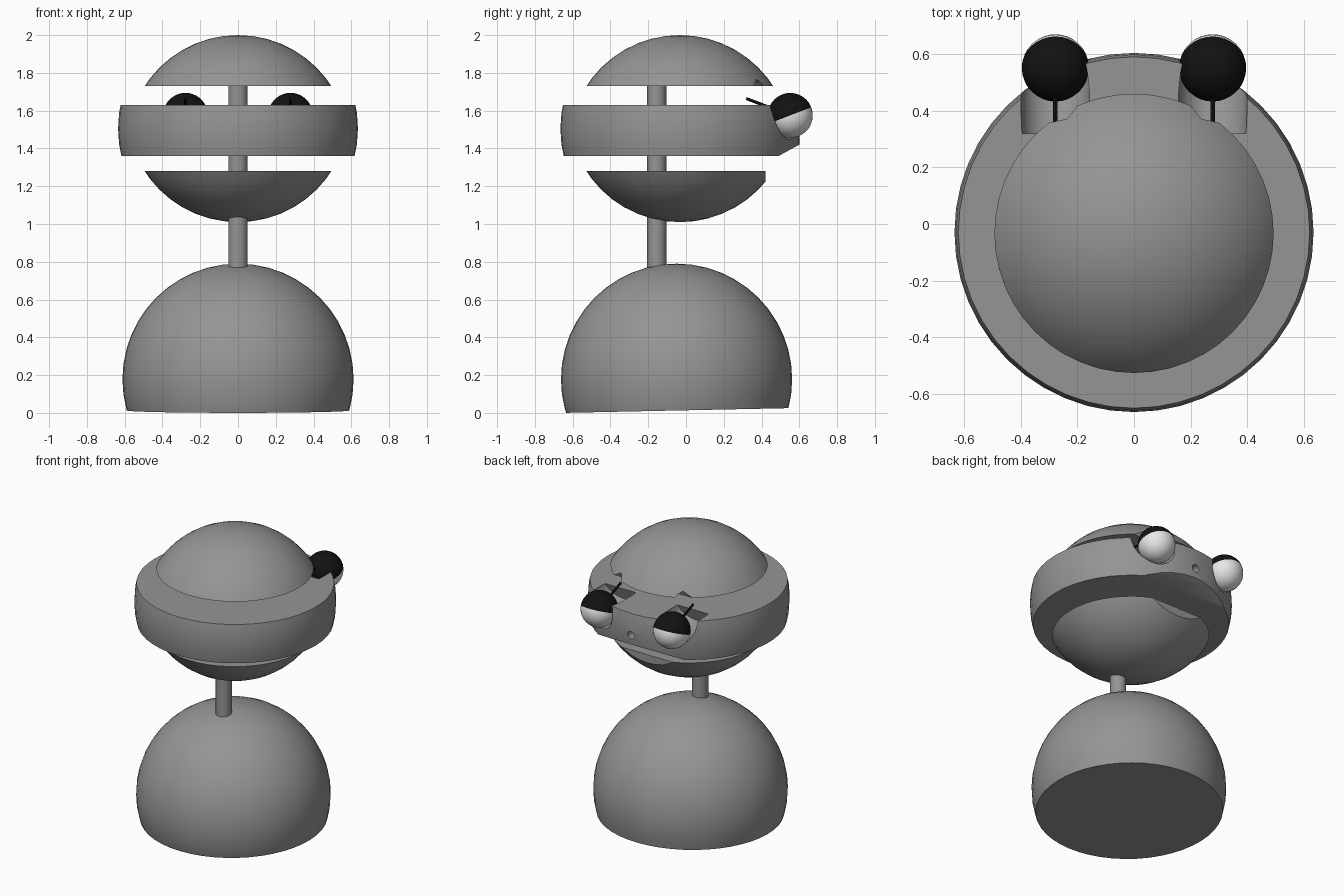
import bpy, bmesh, math
from mathutils import Vector, Matrix

if "Cube" in bpy.data.objects:
    bpy.data.objects.remove(bpy.data.objects["Cube"], do_unlink=True)


def material(name, value):
    m = bpy.data.materials.new(name)
    m.use_nodes = True
    color = (value, value, value, 1)
    m.diffuse_color = color
    m.node_tree.nodes["Principled BSDF"].inputs["Base Color"].default_value = color
    return m


grey = material("mid grey", 0.3)
black = material("black", 0.006)
white = material("white", 0.8)
TILT = math.radians(21)


def add_object(name, bm, *mats):
    mesh = bpy.data.meshes.new(name)
    bmesh.ops.recalc_face_normals(bm, faces=bm.faces)
    bm.to_mesh(mesh)
    bm.free()
    ob = bpy.data.objects.new(name, mesh)
    bpy.context.collection.objects.link(ob)
    for m in mats:
        mesh.materials.append(m)
    return ob


def smooth(ob):
    bpy.ops.object.select_all(action='DESELECT')
    ob.select_set(True)
    bpy.context.view_layer.objects.active = ob
    bpy.ops.object.shade_smooth_by_angle(angle=math.radians(30))


def cut_sphere(name, radius, center, planes):
    """Sphere trimmed by (point, outward normal) planes, each cut capped flat."""
    bm = bmesh.new()
    bmesh.ops.create_uvsphere(bm, u_segments=48, v_segments=24, radius=radius,
                              matrix=Matrix.Translation(center))
    for point, normal in planes:
        cut = bmesh.ops.bisect_plane(bm, geom=bm.verts[:] + bm.edges[:] + bm.faces[:],
                                     plane_co=point, plane_no=normal, clear_outer=True)
        edges = [e for e in cut["geom_cut"] if isinstance(e, bmesh.types.BMEdge)]
        bmesh.ops.contextual_create(bm, geom=edges)
    return add_object(name, bm, grey)


def rod(name, start, end, radius, mat, segments=32):
    start, end = Vector(start), Vector(end)
    axis = end - start
    turn = axis.to_track_quat('Z', 'Y').to_matrix().to_4x4()
    bm = bmesh.new()
    bmesh.ops.create_cone(bm, cap_ends=True, segments=segments, radius1=radius,
                          radius2=radius, depth=axis.length,
                          matrix=Matrix.Translation((start + end) / 2) @ turn)
    return add_object(name, bm, mat)


def subtract(target, cutter):
    mod = target.modifiers.new("cut", 'BOOLEAN')
    mod.operation = 'DIFFERENCE'
    mod.solver = 'EXACT'
    mod.object = cutter
    bpy.ops.object.select_all(action='DESELECT')
    target.select_set(True)
    bpy.context.view_layer.objects.active = target
    bpy.ops.object.modifier_apply(modifier=mod.name)


UP, DOWN = Vector((0, 0, 1)), Vector((0, 0, -1))

# Domed body with a slightly slanted base
body = cut_sphere("body", 0.612, (0, -0.05, 0.178),
                  [(Vector((0, -0.65, 0)), Vector((0, 0.021, -1)))])

# Head in three separated slices, with a chamfered jaw
skull = cut_sphere("skull_cap", 0.589, (0, -0.033, 1.411), [((0, 0, 1.73), DOWN)])
band = cut_sphere("head_band", 0.635, (0, -0.03, 1.505),
                  [((0, 0, 1.63), UP), ((0, 0, 1.36), DOWN),
                   ((0, 0.49, 1.36), Vector((0, 0.06, -0.11)))])
jaw = cut_sphere("lower_jaw", 0.589, (0, -0.033, 1.599),
                 [((0, 0, 1.28), UP), ((0, 0.42, 0), Vector((0, 1, 0)))])

# Neck post through all slices
neck = rod("neck", (0, -0.155, 0.7), (0, -0.155, 1.78), 0.051, grey)

# Slanted eye sockets and nose hole
forward = Vector((0, math.cos(TILT), -math.sin(TILT)))
cutters = []
for side in (-1, 1):
    center = Vector((side * 0.278, 0.55, 1.575))
    socket = rod("socket_cutter", center - forward * 0.235, center + forward * 0.3,
                 0.122, grey)
    cutters.append(socket)
    subtract(band, socket)
    subtract(skull, socket)
nose = rod("nose_cutter", (0, 0.45, 1.485), (0, 0.75, 1.485), 0.027, grey, 16)
cutters.append(nose)
subtract(band, nose)
for c in cutters:
    bpy.data.objects.remove(c, do_unlink=True)

# Eyeballs with dark upper halves, held on thin axles
for side, label in ((-1, "right"), (1, "left")):
    center = Vector((side * 0.278, 0.552, 1.575))
    bm = bmesh.new()
    bmesh.ops.create_uvsphere(bm, u_segments=32, v_segments=16, radius=0.119)
    for f in bm.faces:
        f.material_index = 1 if f.calc_center_median().z > 0 else 0
    bm.transform(Matrix.Translation(center) @ Matrix.Rotation(TILT, 4, 'X'))
    smooth(add_object(label + "_eye", bm, white, black))
    smooth(rod(label + "_eye_axle", center - forward * 0.25, center, 0.008, black, 12))

for ob in (body, skull, band, jaw, neck):
    smooth(ob)
